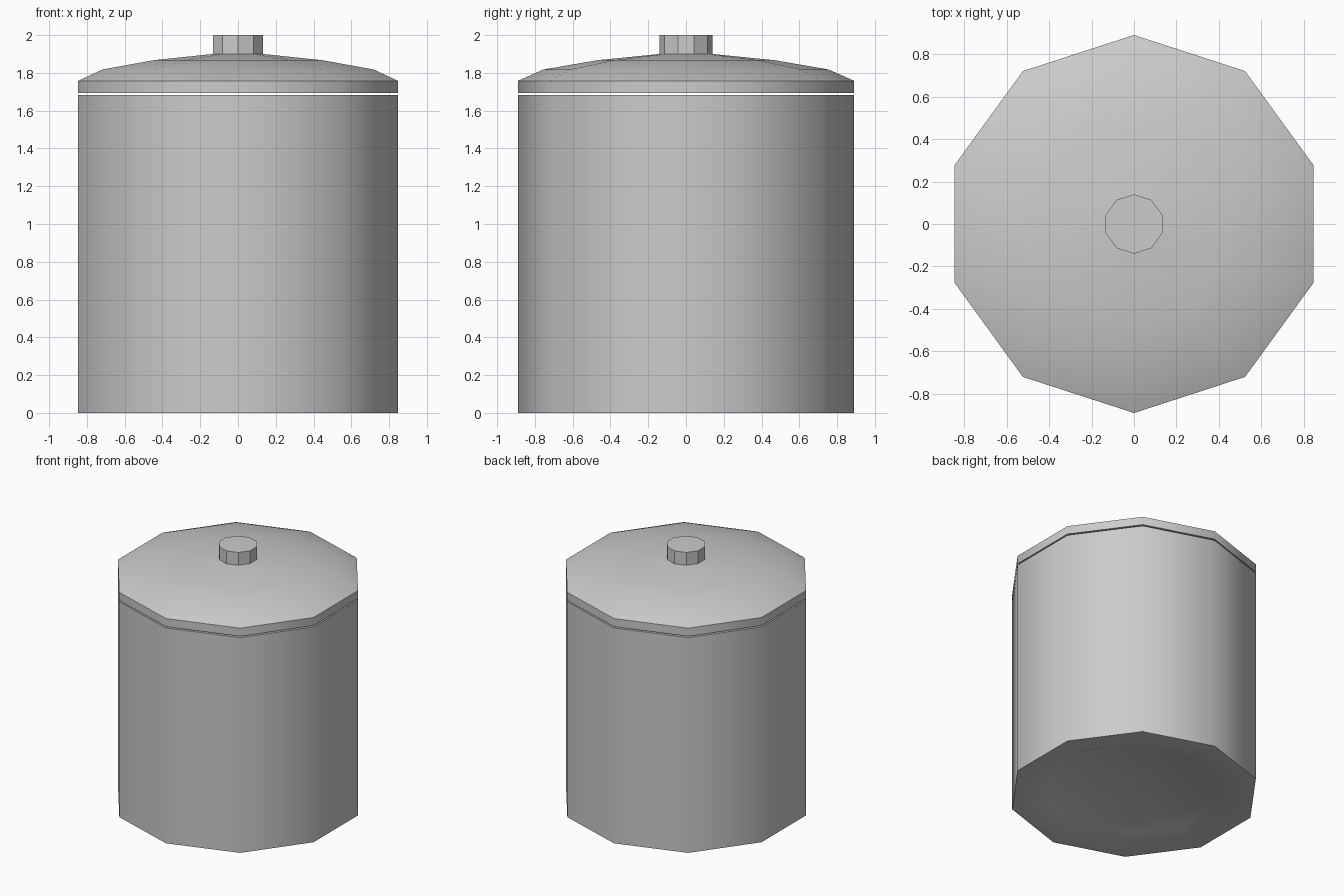
import bpy, math

if "Cube" in bpy.data.objects:
    bpy.data.objects.remove(bpy.data.objects["Cube"])

SIDES = 10


def lathe(name, profile, smooth=True):
    """Revolve (radius, z) points, listed bottom axis to top axis, into a closed decagonal solid."""
    verts, faces, rings = [], [], []
    for r, z in profile:
        rings.append(len(verts))
        for i in range(SIDES):
            a = math.pi / 2 + 2 * math.pi * i / SIDES
            verts.append((r * math.cos(a), r * math.sin(a), z))
    for a, b in zip(rings, rings[1:]):
        for i in range(SIDES):
            j = (i + 1) % SIDES
            faces.append((a + i, a + j, b + j, b + i))
    # flat caps at both ends of the profile
    faces.append(tuple(rings[0] + i for i in reversed(range(SIDES))))
    faces.append(tuple(rings[-1] + i for i in range(SIDES)))
    mesh = bpy.data.meshes.new(name)
    mesh.from_pydata(verts, [], faces)
    obj = bpy.data.objects.new(name, mesh)
    bpy.context.collection.objects.link(obj)
    if smooth:
        bpy.ops.object.select_all(action='DESELECT')
        obj.select_set(True)
        bpy.context.view_layer.objects.active = obj
        bpy.ops.object.shade_smooth_by_angle(angle=math.radians(40))
    return obj


# hollow canister with a recessed, bevelled underside
lathe("canister_body", [(0.62, 0.035), (0.72, 0), (0.89, 0), (0.89, 1.684),
                        (0.81, 1.684), (0.81, 0.09)])

# domed lid floating just above the rim
lathe("lid", [(0.89, 1.694), (0.89, 1.758), (0.755, 1.818), (0.47, 1.867), (0.14, 1.90)])

# faceted knob
lathe("lid_knob", [(0.14, 1.895), (0.14, 2.0)], smooth=False)
